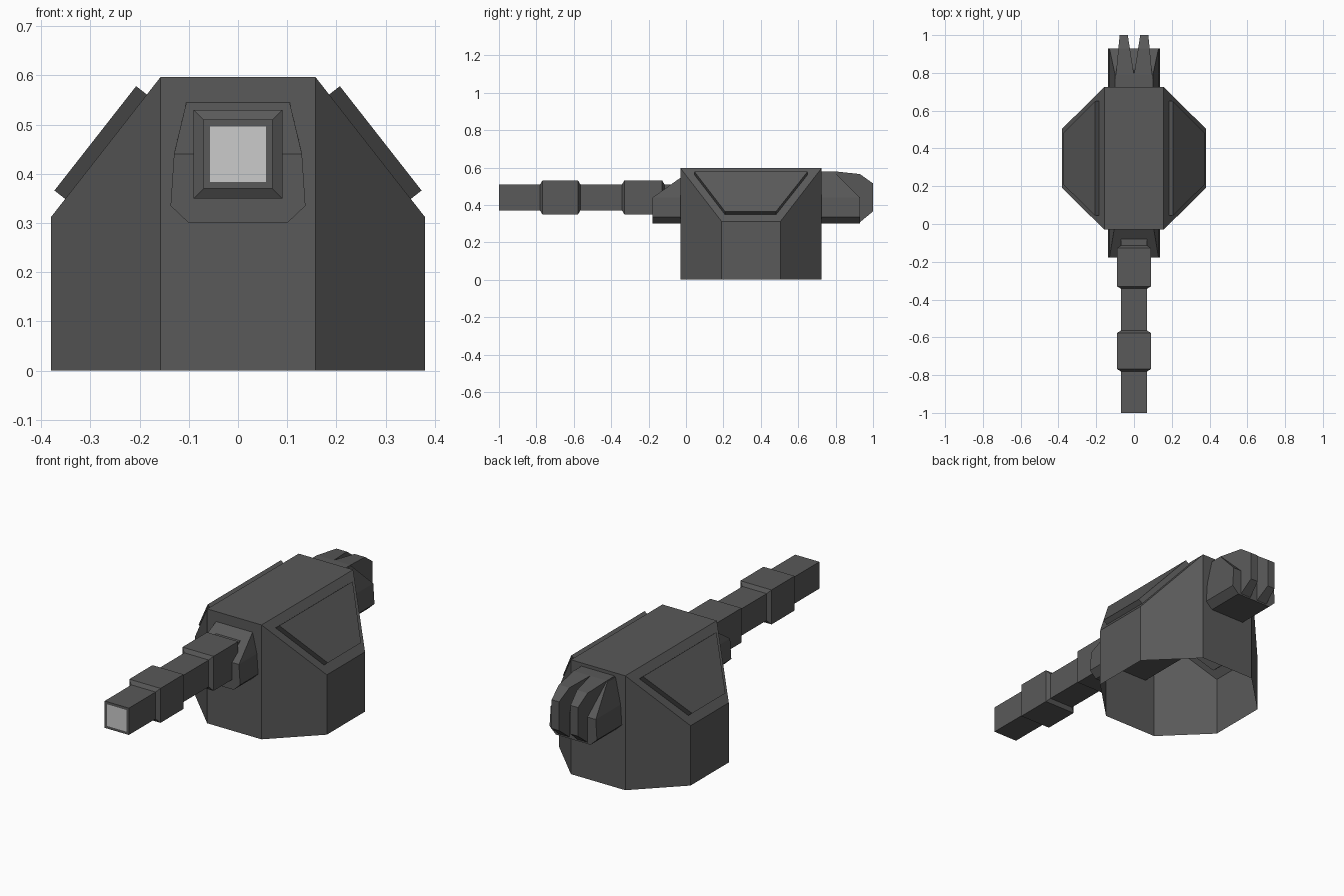
import bpy, bmesh

if "Cube" in bpy.data.objects:
    bpy.data.objects.remove(bpy.data.objects["Cube"])

dark = bpy.data.materials.new("dark_metal")
dark.diffuse_color = (0.1, 0.1, 0.1, 1)
dark.use_nodes = True
dark.node_tree.nodes["Principled BSDF"].inputs["Base Color"].default_value = dark.diffuse_color
light = bpy.data.materials.new("muzzle_grey")
light.diffuse_color = (0.8, 0.8, 0.8, 1)
light.use_nodes = True
light.node_tree.nodes["Principled BSDF"].inputs["Base Color"].default_value = light.diffuse_color


def finish(name, bm, mats=(dark,)):
    bmesh.ops.recalc_face_normals(bm, faces=bm.faces[:])
    me = bpy.data.meshes.new(name)
    bm.to_mesh(me)
    bm.free()
    for m in mats:
        me.materials.append(m)
    ob = bpy.data.objects.new(name, me)
    bpy.context.collection.objects.link(ob)
    return ob


def hull(name, pts, open_bottom=False):
    bm = bmesh.new()
    for p in pts:
        bm.verts.new(p)
    bmesh.ops.convex_hull(bm, input=bm.verts[:])
    bmesh.ops.dissolve_limit(bm, angle_limit=0.02, verts=bm.verts[:], edges=bm.edges[:])
    bmesh.ops.recalc_face_normals(bm, faces=bm.faces[:])
    if open_bottom:
        base = [f for f in bm.faces if f.normal.z < -0.9]
        bmesh.ops.delete(bm, geom=base, context='FACES_ONLY')
    return finish(name, bm)


def both(pts):
    return [(s * x, y, z) for s in (1, -1) for x, y, z in pts]


# turret housing: octagonal shell, sloped sides, open underneath
Y0, Y1 = -0.03, 0.725
hull("turret_housing", both(
    [(0.157, y, z) for y in (Y0, Y1) for z in (0, 0.597)] +
    [(0.38, y, z) for y in (0.19, 0.505) for z in (0, 0.312)]), True)

# raised armour panels on the slopes
nx, nz, t = 0.79, 0.613, 0.04
outer = [(0.207, 0.045, 0.578), (0.207, 0.65, 0.578),
         (0.373, 0.482, 0.366), (0.373, 0.208, 0.366)]
inner = [(x - nx * t, y, z - nz * t) for x, y, z in outer]
for side, s in (("right", 1), ("left", -1)):
    hull(side + "_armour_panel", [(s * x, y, z) for x, y, z in outer + inner])

# gun cradle running through the housing
hull("gun_cradle", both(
    [(x, y, z) for y in (-0.178, 0.93) for x, z in ((0.1, 0.3), (0.137, 0.335), (0.13, 0.44))] +
    [(0.105, -0.03, 0.545), (0.1, 0.79, 0.578)]))

# tapered fins at the rear
fin = [(0.68, 0.58), (0.79, 0.58), (0.93, 0.565), (1, 0.515),
       (1, 0.365), (0.93, 0.308), (0.68, 0.308)]
for side, s in (("right", 1), ("left", -1)):
    pts = []
    for y, z in fin:
        k = max(0, (y - 0.79) / 0.21)
        pts += [(s * 0.033 * k, y, z), (s * (0.096 - 0.02 * k), y, z)]
    hull(side + "_rear_fin", pts)


def box_pts(y, r):
    return [(a * r, y, 0.44 + b * r) for a in (-1, 1) for b in (-1, 1)]


# square barrel with a light muzzle face
bm = bmesh.new()
for p in box_pts(-1, 0.07) + box_pts(0.05, 0.07):
    bm.verts.new(p)
bmesh.ops.convex_hull(bm, input=bm.verts[:])
bmesh.ops.dissolve_limit(bm, angle_limit=0.02, verts=bm.verts[:], edges=bm.edges[:])
bmesh.ops.recalc_face_normals(bm, faces=bm.faces[:])
muzzle = next(f for f in bm.faces if f.normal.y < -0.9)
bmesh.ops.inset_region(bm, faces=[muzzle], thickness=0.019)
muzzle.material_index = 1
finish("barrel", bm, (dark, light))

# chamfered barrel sleeves
for name, a, b in (("front", -0.78, -0.565), ("rear", -0.342, -0.115)):
    hull(name + "_barrel_sleeve", box_pts(a, 0.07) + box_pts(a + 0.012, 0.09) +
         box_pts(b - 0.012, 0.09) + box_pts(b, 0.07))
